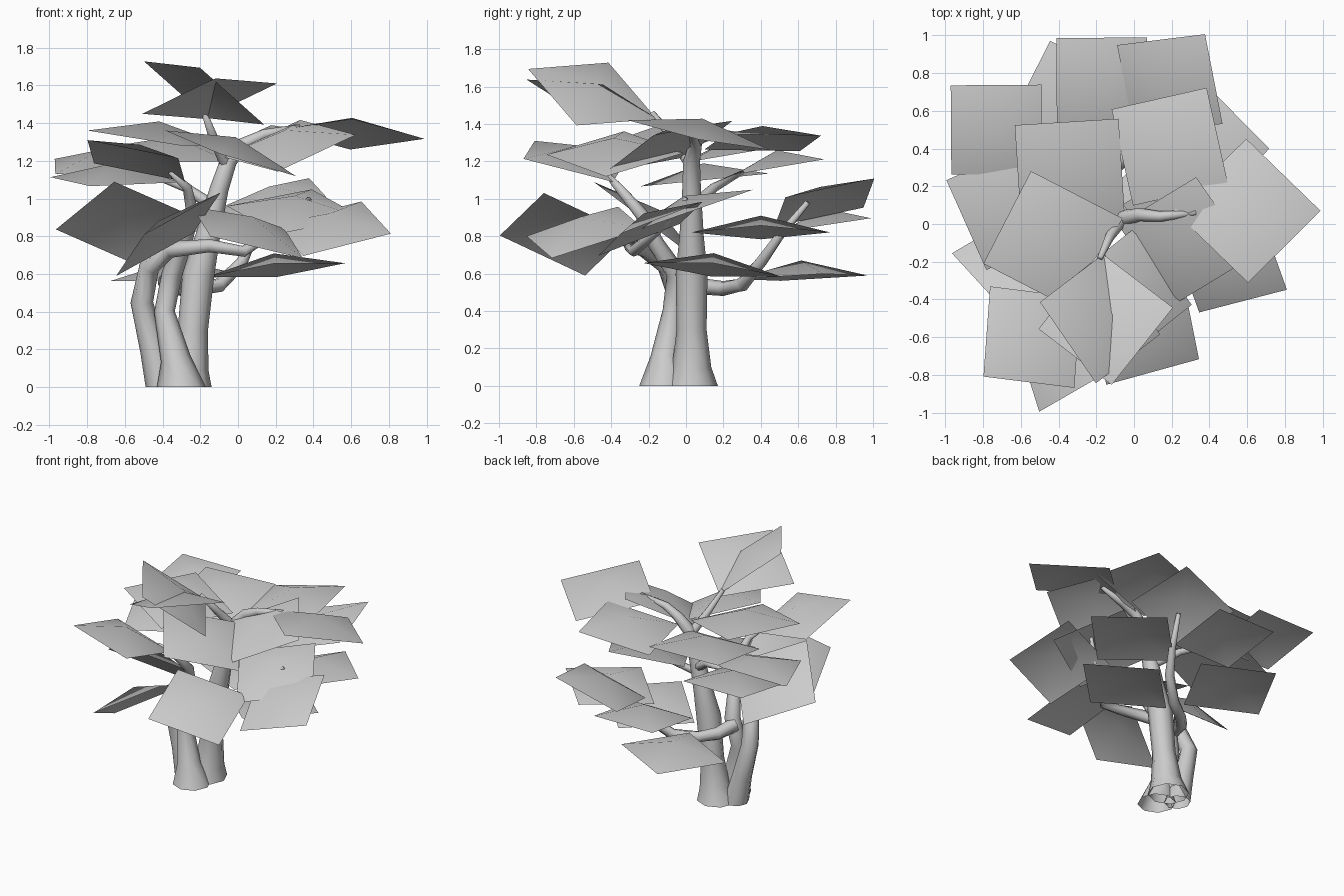
import bpy
import bmesh
from math import cos, sin, radians, pi
from mathutils import Vector

default_cube = bpy.data.objects.get("Cube")
if default_cube:
    bpy.data.objects.remove(default_cube, do_unlink=True)


def make_material(name, grey):
    material = bpy.data.materials.new(name)
    material.use_nodes = True
    colour = (grey, grey, grey, 1)
    material.diffuse_color = colour
    shader = next(n for n in material.node_tree.nodes if n.type == "BSDF_PRINCIPLED")
    shader.inputs["Base Color"].default_value = colour
    return material


plain_grey = make_material("plain grey", .6)


def finish(mesh_builder, name):
    """Turn a bmesh into a smooth shaded, coloured object."""
    for face in mesh_builder.faces:
        face.smooth = True
    mesh = bpy.data.meshes.new(name)
    mesh_builder.to_mesh(mesh)
    mesh_builder.free()
    mesh.materials.append(plain_grey)
    tree_part = bpy.data.objects.new(name, mesh)
    bpy.context.collection.objects.link(tree_part)
    return tree_part


def limb(name, path, sides=8):
    """Tapered tube through (x, y, z, radius) points, open at the foot."""
    builder = bmesh.new()
    points = [Vector(p[:3]) for p in path]
    rings = []
    for i, point in enumerate(points):
        before, after = points[max(i - 1, 0)], points[min(i + 1, len(points) - 1)]
        along = (after - before).normalized()
        if point.z == 0:
            along = Vector((0, 0, 1))
        across = Vector((0, 1, 0)) - along * along.y
        across.normalize()
        other = across.cross(along)
        ring = []
        for k in range(sides):
            angle = 2 * pi * k / sides
            offset = across * cos(angle) + other * sin(angle)
            ring.append(builder.verts.new(point + offset * path[i][3]))
        rings.append(ring)
    for lower, upper in zip(rings, rings[1:]):
        for k in range(sides):
            n = (k + 1) % sides
            builder.faces.new((lower[k], lower[n], upper[n], upper[k]))
    builder.faces.new(rings[-1])
    bmesh.ops.recalc_face_normals(builder, faces=builder.faces)
    return finish(builder, name)


def leaf_card(name, x, y, z, turn, slope_x, slope_y, half_diagonal=.37, rise=.09):
    """Square card with a raised middle, tilted by its slopes along x and y."""
    builder = bmesh.new()
    centre = Vector((x, y, z))
    normal = Vector((-slope_x, -slope_y, 1)).normalized()
    c, s = cos(radians(turn)), sin(radians(turn))
    u = Vector((c, s, slope_x * c + slope_y * s)).normalized()
    v = normal.cross(u)
    corners = [builder.verts.new(centre + d * half_diagonal) for d in (u, v, -u, -v)]
    middle = builder.verts.new(centre + normal * rise)
    for i, corner in enumerate(corners):
        builder.faces.new((corner, corners[(i + 1) % len(corners)], middle))
    return finish(builder, name)


# Three stems rising from the ground
limb("main_trunk", [
    (-.28, .03, 0, .14), (-.26, .03, .1, .105), (-.24, .03, .3, .08),
    (-.21, .03, .6, .085), (-.16, .03, .8, .065), (-.1, .03, 1.05, .05),
    (-.05, .03, 1.2, .045), (.03, .05, 1.29, .035), (.14, .04, 1.34, .028),
    (.33, .06, 1.38, .015)])
limb("left_leaning_stem", [
    (-.4, -.02, 0, .09), (-.45, -.02, .2, .07), (-.51, -.03, .45, .06),
    (-.47, -.1, .64, .055), (-.36, -.22, .73, .045), (-.15, -.3, .75, .035),
    (.03, -.28, .72, .03), (.2, -.15, .83, .022), (.38, 0, 1, .012)])
limb("front_stem", [
    (-.3, -.12, 0, .13), (-.33, -.11, .15, .08), (-.39, -.07, .4, .055),
    (-.35, -.05, .6, .055), (-.29, -.16, .76, .045), (-.24, -.24, .92, .035),
    (-.27, -.36, 1.06, .025), (-.36, -.43, 1.14, .012)])

# Side branches
limb("back_branch", [
    (-.38, -.03, .56, .05), (-.33, .1, .53, .045), (-.24, .2, .52, .04),
    (-.1, .3, .54, .038), (.02, .4, .66, .032), (.08, .5, .8, .024),
    (.15, .65, .98, .015)])
limb("top_branch", [
    (-.06, .03, 1.18, .035), (-.13, -.07, 1.32, .025), (-.18, -.18, 1.46, .015)])
limb("side_branch", [
    (-.12, .03, .95, .035), (-.28, .15, 1.06, .025), (-.5, .3, 1.14, .012)])

# Foliage in tiers: x, y, z, turn, slope along x, slope along y, half diagonal
foliage = {
    "crown_leaf": [
        (-.18, -.5, 1.56, -15, -.62, -.35), (-.15, -.5, 1.53, 9, .27, -.28)],
    "upper_leaf": [
        (.6, .07, 1.34, 0, -.06, -.21, .39), (-.34, .27, 1.24, 139, 0, .17, .39),
        (.19, .41, 1.3, 58, .16, .02), (-.43, -.09, 1.32, 18, -.13, .06, .39),
        (-.04, -.38, 1.24, -8, -.34, .06), (.27, -.09, 1.28, 80, .25, .36)],
    "middle_leaf": [
        (-.54, -.6, 1.2, 39, -.23, -.24, .35), (-.73, .5, 1.17, 45, 0, .17, .34),
        (-.65, .1, 1.1, -21, 0, .1), (.35, .4, .82, 0, .1, 0),
        (.19, .74, .98, 55, .3, .27, .35), (.5, -.19, .84, -27, .14, .44, .35),
        (.3, .02, .93, 75, 0, .35)],
    "lower_leaf": [
        (-.6, -.2, .87, -7, 0, -.75), (-.37, -.65, .81, 69, .7, -.25),
        (.05, -.54, .82, -31, -.31, .26), (-.33, .62, .58, -72, .04, .04),
        (-.17, .75, .86, 45, 0, .15, .34), (.2, .14, .62, 0, .1, -.1)],
}
for tier, cards in foliage.items():
    for number, card in enumerate(cards, start=1):
        leaf_card(f"{tier}_{number}", *card)
